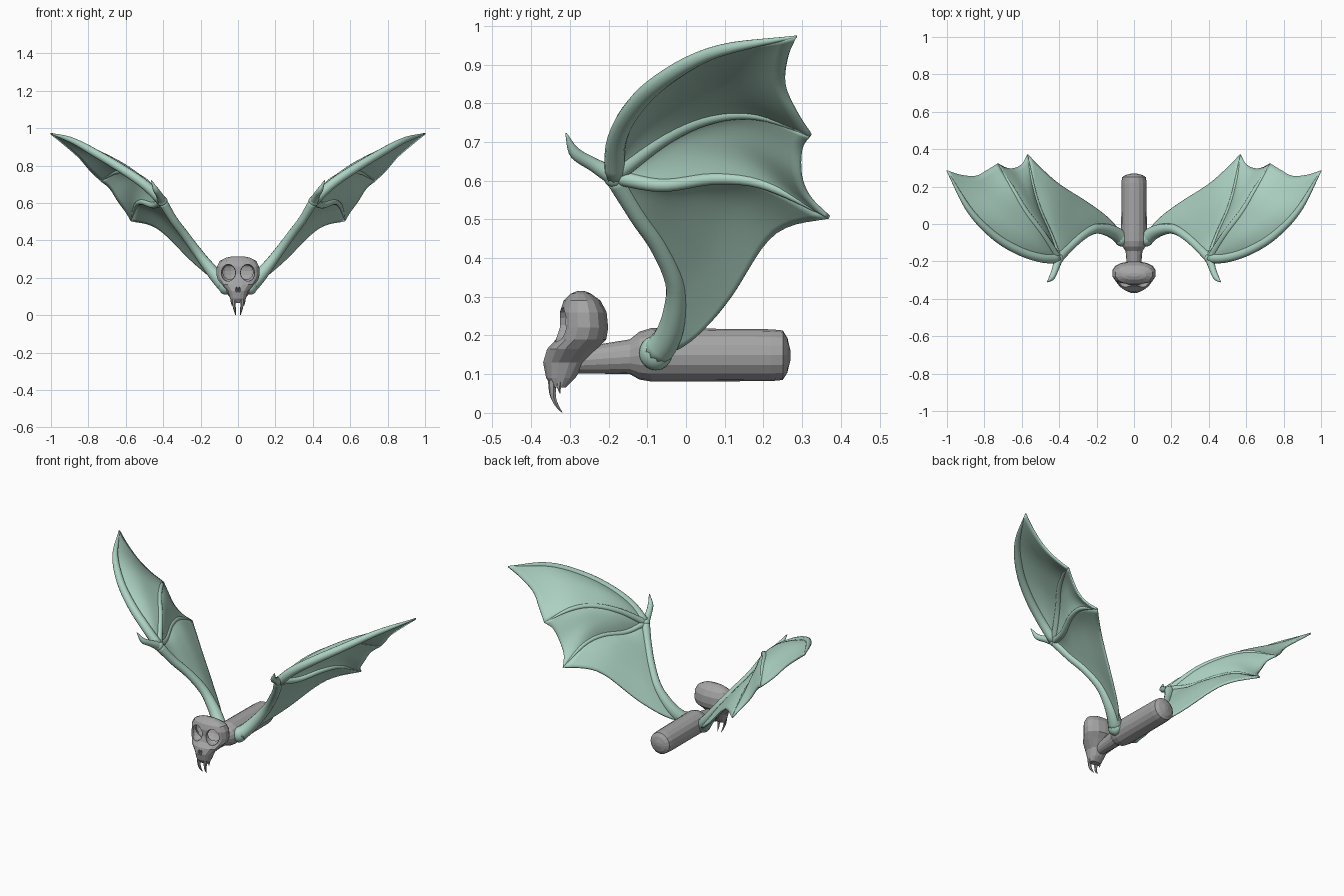
import bpy, bmesh, math
from mathutils import Vector as V

if "Cube" in bpy.data.objects:
    bpy.data.objects.remove(bpy.data.objects["Cube"])


def material(name, rgb):
    m = bpy.data.materials.new(name)
    m.diffuse_color = (*rgb, 1)
    m.use_nodes = True
    m.node_tree.nodes["Principled BSDF"].inputs["Base Color"].default_value = m.diffuse_color
    return m


GREY = material("bone grey", (0.38, 0.375, 0.375))
GREEN = material("pale sea green", (0.42, 0.65, 0.55))


def finish(bm, name, mat, smooth=False, mirror=False):
    bmesh.ops.recalc_face_normals(bm, faces=bm.faces)
    me = bpy.data.meshes.new(name)
    bm.to_mesh(me)
    bm.free()
    me.materials.append(mat)
    for p in me.polygons:
        p.use_smooth = smooth
    ob = bpy.data.objects.new(name, me)
    bpy.context.collection.objects.link(ob)
    if mirror:
        m = ob.modifiers.new("mirror", 'MIRROR')
        m.use_axis = (True, False, False)
    return ob


def sample(pts, n):
    """Smooth curve through pts, resampled to n+1 evenly spaced points."""
    p = [V(q) for q in pts]
    p = [2 * p[0] - p[1]] + p + [2 * p[-1] - p[-2]]
    dense = []
    for i in range(1, len(p) - 2):
        a, b, c, d = p[i - 1:i + 3]
        for k in range(12):
            t = k / 12
            dense.append(0.5 * (2 * b + (c - a) * t + (2 * a - 5 * b + 4 * c - d) * t * t
                                + (3 * b - a - 3 * c + d) * t ** 3))
    dense.append(p[-2])
    acc = [0]
    for a, b in zip(dense, dense[1:]):
        acc.append(acc[-1] + (b - a).length)
    out, j = [], 0
    for i in range(n + 1):
        s = acc[-1] * i / n
        while j < len(acc) - 2 and acc[j + 1] < s:
            j += 1
        f = (s - acc[j]) / max(acc[j + 1] - acc[j], 1e-9)
        out.append(dense[j].lerp(dense[j + 1], min(f, 1)))
    return out


def loft(bm, rings):
    vs = [[bm.verts.new(c) for c in r] for r in rings]
    n = len(vs[0])
    for a, b in zip(vs, vs[1:]):
        for i in range(n):
            bm.faces.new((a[i], a[(i + 1) % n], b[(i + 1) % n], b[i]))
    bm.faces.new(vs[0][::-1])
    bm.faces.new(vs[-1])


def tube(name, pts, radii, mat, n=24, sides=12, smooth=True, mirror=True):
    c = sample(pts, n)
    rings = []
    for i, p in enumerate(c):
        t = (c[min(i + 1, n)] - c[max(i - 1, 0)]).normalized()
        u = t.cross(V((-0.6, 0.1, 0.8))).normalized()
        w = t.cross(u)
        f = i / n * (len(radii) - 1)
        k = min(int(f), len(radii) - 2)
        r = radii[k] + (radii[k + 1] - radii[k]) * (f - k)
        rings.append([p + r * (u * math.cos(a) + w * math.sin(a))
                      for a in (2 * math.pi * j / sides for j in range(sides))])
    bm = bmesh.new()
    loft(bm, rings)
    return finish(bm, name, mat, smooth, mirror)


def ball(name, centre, radii, mat, smooth=True, mirror=True, seg=16):
    bm = bmesh.new()
    bmesh.ops.create_uvsphere(bm, u_segments=seg, v_segments=seg // 2 + 2, radius=1)
    for v in bm.verts:
        v.co = V(centre) + V(a * b for a, b in zip(v.co, radii))
    return finish(bm, name, mat, smooth, mirror)


# wing bones: arm, three fingers, thumb
SHOULDER, WRIST = (0.065, -0.078, 0.155), (0.405, -0.185, 0.61)
TIP1, TIP2, TIP3 = (1.0, 0.285, 0.972), (0.73, 0.322, 0.717), (0.57, 0.37, 0.505)
arm = [SHOULDER, (0.10, -0.05, 0.19), (0.15, -0.03, 0.25), (0.215, -0.028, 0.335),
       (0.285, -0.07, 0.43), (0.345, -0.125, 0.51), WRIST]
finger1 = [WRIST, (0.50, -0.18, 0.70), (0.62, -0.14, 0.782), (0.75, -0.06, 0.86),
           (0.88, 0.075, 0.932), TIP1]
finger2 = [WRIST, (0.49, -0.05, 0.71), (0.58, 0.07, 0.762), (0.65, 0.19, 0.767), TIP2]
finger3 = [WRIST, (0.45, -0.06, 0.588), (0.51, 0.08, 0.605), (0.545, 0.21, 0.587), TIP3]
tube("wing_arm", arm, [0.04, 0.034, 0.027, 0.024, 0.023, 0.023, 0.026], GREEN)
tube("wing_leading_finger", finger1, [0.027, 0.025, 0.023, 0.02, 0.014, 0.003], GREEN)
tube("wing_middle_finger", finger2, [0.02, 0.017, 0.015, 0.012, 0.003], GREEN)
tube("wing_rear_finger", finger3, [0.02, 0.017, 0.015, 0.012, 0.003], GREEN)
tube("wing_thumb_claw", [WRIST, (0.42, -0.24, 0.642), (0.44, -0.287, 0.672), (0.464, -0.31, 0.722)],
     [0.025, 0.018, 0.016, 0.002], GREEN, n=14)
ball("wing_shoulder", SHOULDER, (0.04, 0.043, 0.045), GREEN)
ball("wing_wrist", WRIST, (0.028, 0.028, 0.028), GREEN)


# wing membranes: patches between two bones and a scalloped trailing edge
def membrane(name, first, second, trailing, billow):
    n = 20
    A, B, T = sample(first, n), sample(second, n), sample(trailing, n)
    bm = bmesh.new()
    grid = []
    for i in range(1, n + 1):
        s = i / n
        row = []
        for j in range(n + 1):
            t = j / n
            p = A[i].lerp(B[i], t) + s * s * (T[j] - A[n].lerp(B[n], t))
            p += V((-0.6, 0, 0.8)) * billow * math.sin(math.pi * t) * math.sin(math.pi * s)
            row.append(bm.verts.new(p))
        grid.append(row)
    for a, b in zip(grid, grid[1:]):
        for j in range(n):
            bm.faces.new((a[j], a[j + 1], b[j + 1], b[j]))
    root = bm.verts.new(A[0])
    for j in range(n):
        bm.faces.new((root, grid[0][j + 1], grid[0][j]))
    ob = finish(bm, name, GREEN, True)
    m = ob.modifiers.new("thickness", 'SOLIDIFY')
    m.thickness, m.offset = 0.01, 0
    m = ob.modifiers.new("mirror", 'MIRROR')
    m.use_axis = (True, False, False)


membrane("outer_membrane", finger1, finger2,
         [TIP1, (0.93, 0.262, 0.915), (0.85, 0.255, 0.845), (0.79, 0.285, 0.775), TIP2], 0.02)
membrane("middle_membrane", finger2, finger3,
         [TIP2, (0.685, 0.298, 0.68), (0.64, 0.297, 0.61), (0.60, 0.32, 0.555), TIP3], 0.02)
membrane("inner_membrane", arm[::-1], finger3,
         [SHOULDER, (0.085, -0.03, 0.16), (0.145, 0.036, 0.205), (0.25, 0.114, 0.295),
          (0.39, 0.204, 0.435), (0.47, 0.27, 0.485), TIP3], 0.01)

# body and neck: faceted turned profile along y (y, radius, centre height)
bm = bmesh.new()
profile = [(-0.28, 0.033, 0.135), (-0.2, 0.04, 0.141), (-0.145, 0.045, 0.145), (-0.12, 0.062, 0.148),
           (-0.09, 0.069, 0.15), (0.22, 0.067, 0.149), (0.25, 0.064, 0.149), (0.262, 0.045, 0.149),
           (0.27, 0.012, 0.149)]
loft(bm, [[V((r * math.cos(a), y, z + r * math.sin(a)))
           for a in (2 * math.pi * k / 16 for k in range(16))] for y, r, z in profile])
finish(bm, "body", GREY)

# skull: stacked rings (height, front, back, half width)
bm = bmesh.new()
rings = [(0.066, -0.345, -0.31, 0.035), (0.09, -0.362, -0.285, 0.043), (0.13, -0.37, -0.26, 0.055),
         (0.165, -0.36, -0.23, 0.09), (0.19, -0.337, -0.205, 0.11), (0.22, -0.327, -0.2, 0.118),
         (0.26, -0.327, -0.204, 0.115), (0.29, -0.317, -0.22, 0.1), (0.308, -0.298, -0.245, 0.065),
         (0.315, -0.28, -0.262, 0.03)]


def squash(c):
    return math.copysign(abs(c) ** 0.85, c)


loft(bm, [[V((w * squash(math.cos(a)), (f + b) / 2 + (b - f) / 2 * squash(math.sin(a)), z))
           for a in (2 * math.pi * (k + 0.5) / 16 for k in range(16))] for z, f, b, w in rings])
skull = finish(bm, "skull", GREY)

# hollow inside, eye sockets and nose opening
cutters = [ball("skull_cavity", (0, -0.262, 0.236), (0.1, 0.05, 0.066), GREY, False, False)]
for sx in (-1, 1):
    cutters.append(ball("eye_socket", (sx * 0.052, -0.322, 0.227), (0.04, 0.052, 0.046),
                        GREY, False, False, 12))
    cutters.append(ball("nostril", (sx * 0.007, -0.37, 0.138), (0.006, 0.02, 0.016),
                        GREY, False, False, 8))
for c in cutters:
    c.hide_render = True
    m = skull.modifiers.new("cut", 'BOOLEAN')
    m.operation, m.solver, m.object = 'DIFFERENCE', 'EXACT', c
dg = bpy.context.evaluated_depsgraph_get()
skull_mesh = bpy.data.meshes.new_from_object(skull.evaluated_get(dg))
skull.modifiers.clear()
skull.data = skull_mesh
for c in cutters:
    bpy.data.objects.remove(c)

# teeth
tube("fang", [(0.022, -0.346, 0.085), (0.02, -0.344, 0.045), (0.016, -0.334, 0.02), (0.013, -0.32, 0.001)],
     [0.011, 0.009, 0.006, 0.001], GREY, n=8, sides=6, smooth=False)
tube("side_tooth", [(0.034, -0.328, 0.08), (0.033, -0.328, 0.065), (0.032, -0.325, 0.05)],
     [0.007, 0.005, 0.001], GREY, n=4, sides=6, smooth=False)
